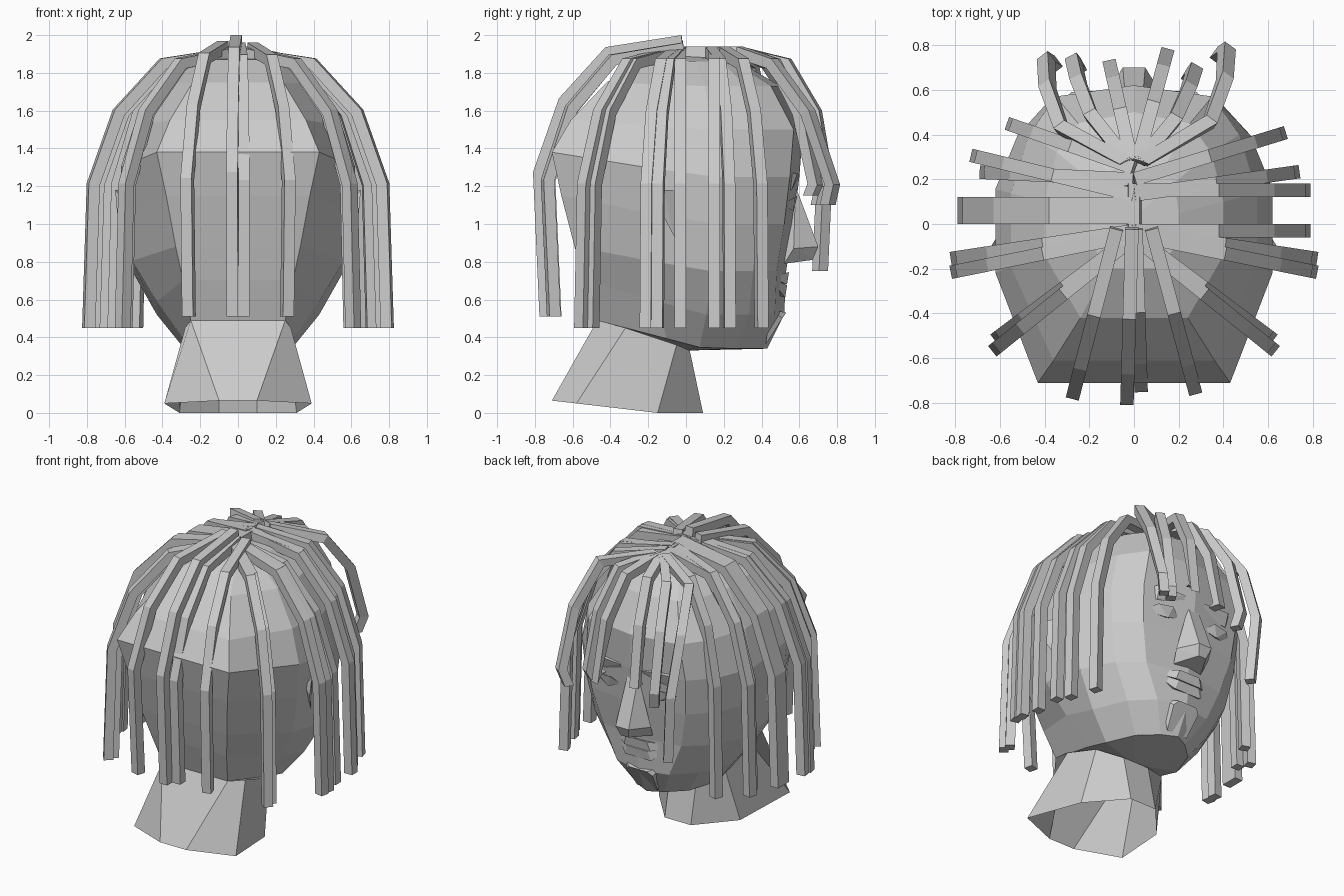
import bpy, bmesh, math
from mathutils import Vector

cube = bpy.data.objects.get("Cube")
if cube:
    bpy.data.objects.remove(cube, do_unlink=True)

grey = bpy.data.materials.new("plain grey")
grey.use_nodes = True
COLOUR = (0.6, 0.6, 0.6, 1)
grey.diffuse_color = COLOUR
grey.node_tree.nodes["Principled BSDF"].inputs["Base Color"].default_value = COLOUR


def finish(name, bm):
    bmesh.ops.recalc_face_normals(bm, faces=bm.faces[:])
    mesh = bpy.data.meshes.new(name)
    bm.to_mesh(mesh)
    bm.free()
    mesh.materials.append(grey)
    obj = bpy.data.objects.new(name, mesh)
    bpy.context.scene.collection.objects.link(obj)
    return obj


def loft(name, rings, low=None, high=None):
    """Skin closed rings of points; low and high are optional cap centres."""
    bm = bmesh.new()
    loops = [[bm.verts.new(p) for p in ring] for ring in rings]
    count = len(loops[0])
    for a, b in zip(loops, loops[1:]):
        for i in range(count):
            j = (i + 1) % count
            bm.faces.new((a[i], a[j], b[j], b[i]))
    for loop, tip in ((loops[0], low), (loops[-1], high)):
        if tip is not None:
            centre = bm.verts.new(tip)
            for i in range(count):
                bm.faces.new((loop[i], loop[(i + 1) % count], centre))
    return finish(name, bm)


def hull(name, points):
    bm = bmesh.new()
    for p in points:
        bm.verts.new(p)
    result = bmesh.ops.convex_hull(bm, input=bm.verts[:])
    spare = {g for g in result["geom_interior"] if isinstance(g, bmesh.types.BMVert)}
    bmesh.ops.delete(bm, geom=list(spare), context="VERTS")
    return finish(name, bm)


def flip(points):
    return [(-x, y, z) for x, y, z in points]


def both_halves(half):
    """Close a half ring whose first and last points lie on the centre line."""
    return half + flip(half[1:-1])[::-1]


# Head: z at back, z at front, back y, front y, half width, flat half widths
def head_ring(zb, zf, yb, yf, w, bw, fw):
    half = [(0, yb), (bw, yb), (w, -.35 * w), (w, .25 * w),
            ((w + fw) / 2 + .02, (.25 * w + yf) / 2 + .02), (fw, yf - .05), (0, yf)]
    return both_halves([(x, y, zb + (zf - zb) * min(1, (y - yb) / (.1 - yb)))
                        for x, y in half])


HEAD = [(.49, .34, -.47, .43, .29, .25, .1),
        (.7, .52, -.54, .52, .43, .29, .2),
        (.88, .75, -.59, .53, .56, .33, .3),
        (1.15, 1, -.66, .57, .6, .38, .36),
        (1.38, 1.25, -.71, .6, .62, .43, .38),
        (1.55, 1.5, -.61, .62, .55, .36, .35),
        (1.75, 1.73, -.42, .5, .4, .24, .25),
        (1.87, 1.86, -.2, .28, .2, .12, .12)]
loft("head", [head_ring(*row) for row in HEAD], (0, 0, .33), (0, .03, 1.89))

# Neck, open at the bottom
neck_low = [(0, -.71, .065), (.1, -.71, .065), (.39, -.58, .05),
            (.31, -.15, 0), (.1, .09, 0), (0, .09, 0)]
neck_top = [(0, -.47, .49), (.25, -.47, .49), (.28, -.32, .45),
            (.27, -.05, .36), (.1, .02, .33), (0, .02, .33)]
loft("neck", [both_halves(neck_low), both_halves(neck_top)])

# Facial features
half_nose = [(.04, .58, 1.2), (.05, .7, .88), (.13, .57, .87), (.11, .52, .79), (.03, .67, .81)]
hull("nose", half_nose + flip(half_nose))
for name, z, depth in (("upper_lip", .71, .545), ("lower_lip", .64, .535)):
    lip = [(.23, .44, .72), (.08, depth, z + .035), (.1, depth - .01, z - .03), (.1, .44, z)]
    hull(name, lip + flip(lip))
half_chin = [(.08, .42, .36), (.1, .51, .5), (.07, .53, .53), (.14, .45, .55)]
hull("chin", half_chin + flip(half_chin))
FEATURES = {
    "brow": [(.08, .6, 1.26), (.08, .57, 1.2), (.28, .59, 1.27), (.28, .56, 1.18),
             (.54, .27, 1.21), (.45, .3, 1.2), (.2, .5, 1.28)],
    "eye": [(.1, .56, 1.1), (.17, .59, 1.15), (.28, .575, 1.14), (.36, .5, 1.1),
            (.2, .57, 1.07), (.2, .5, 1.1)],
    "ear": [(.58, -.02, .95), (.58, 0, 1.18), (.65, -.12, 1.18), (.64, -.13, 1.06),
            (.6, -.06, .93), (.58, -.1, 1.1)],
}
for name, points in FEATURES.items():
    hull("left_" + name, points)
    hull("right_" + name, flip(points))


# Hair locks: square strands that arch from the crown and hang down
HALF = .03
ARCH = [(0, 1.91), (.5, 1.85), (.8, 1.59), (.97, 1.21)]


def lock(name, root, tip, bottom=.45, lift=0, bulge=0, spread=1):
    start, end = Vector((*root, 0)), Vector((*tip, 0))
    along = (end - start).normalized()
    side = along.cross(Vector((0, 0, 1)))
    path = [start.lerp(end, f * spread) + side * bulge * math.sin(math.pi * f)
            + Vector((0, 0, z + lift)) for f, z in ARCH]
    path.append(end + Vector((0, 0, bottom)))
    rings = []
    for i, p in enumerate(path):
        before = (p - path[max(i - 1, 0)]).normalized()
        after = (path[min(i + 1, len(path) - 1)] - p).normalized()
        tangent = (before + after).normalized()
        if i == len(path) - 1:
            tangent = Vector((0, 0, -1))
        out = side.cross(tangent).normalized()
        rings.append([p + side * HALF * a + out * HALF * b
                      for a, b in ((-1, -1), (1, -1), (1, 1), (-1, 1))])
    loft(name, rings, path[0], path[-1])


# Side locks shared by both sides: tip x, tip y, root y
for i, (x, y, root) in enumerate([(.79, -.21, -.05), (.79, -.15, -.03),
                                  (.61, -.55, -.06), (.6, -.5, -.05)]):
    lock(f"left_side_lock_{i}", (0, root), (x, y))
    lock(f"right_side_lock_{i}", (0, root), (-x, y))

# Temple locks, which differ from side to side
for x, y, root in ((.71, .23, .13), (.65, .4, .2),
                   (-.7, .3, .13), (-.66, .23, .2), (-.54, .44, .25)):
    lock("left_temple_lock" if x > 0 else "right_temple_lock", (0, root), (x, y))
for y in (-.03, .15):
    lock("left_straight_lock", (-.03, y), (.76, y))
for y in (.03, .09):
    lock("right_straight_lock", (.03, y), (-.76, y))

# Back locks swing out past their tips
for x, y, lift in ((.26, -.7, .02), (.03, -.69, .02), (-.03, -.745, .06), (-.26, -.72, .03)):
    lock("back_lock", (x * .3, -.02), (x, y), .51, lift, 0, 1.08)

# Fringe locks: tip x, tip y, bottom, sideways bulge
FRINGE = [(.38, .75, 1.1, .14), (.25, .66, 1.15, .04), (.14, .74, 1.25, 0),
          (-.1, .68, 1.2, 0), (-.25, .7, 1.1, -.05), (-.36, .71, .75, -.14)]
for x, y, bottom, bulge in FRINGE:
    lock("fringe_lock", (x * .1, .28), (x, y), bottom, 0, bulge, 1.1)
